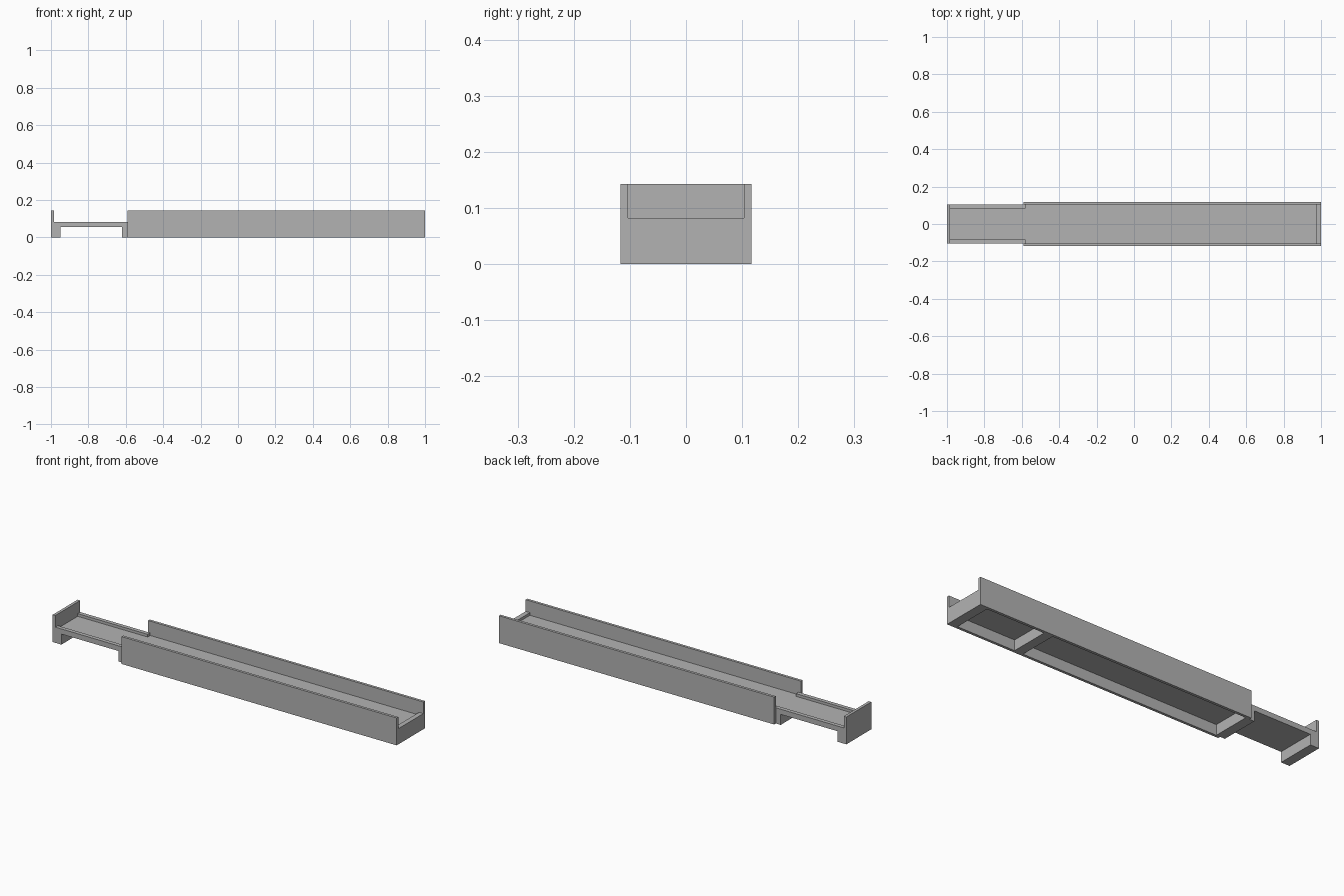
import bpy

cube = bpy.data.objects.get("Cube")
if cube:
    bpy.data.objects.remove(cube, do_unlink=True)

grey = bpy.data.materials.new("plain grey")
grey.use_nodes = True
colour = (0.45, 0.45, 0.45, 1)
grey.diffuse_color = colour
grey.node_tree.nodes["Principled BSDF"].inputs["Base Color"].default_value = colour

HALF = 0.103         # half width of the inner tray
OUTER = 0.117        # half width over the side walls
UNDER, FLOOR, RIM, TOP = 0.055, 0.068, 0.082, 0.143
WALL_START = -0.592


def box(name, x, y, z):
    """Axis-aligned box from (min, max) pairs."""
    corners = [(a, b, c) for a in x for b in y for c in z]
    faces = [(0, 1, 3, 2), (4, 6, 7, 5), (0, 4, 5, 1),
             (2, 3, 7, 6), (0, 2, 6, 4), (1, 5, 7, 3)]
    mesh = bpy.data.meshes.new(name)
    mesh.from_pydata(corners, [], faces)
    mesh.materials.append(grey)
    obj = bpy.data.objects.new(name, mesh)
    bpy.context.collection.objects.link(obj)
    return obj


full = (-HALF, HALF)

# Tray floor and the cross feet under it
box("tray_floor", (-1, 1), full, (UNDER, FLOOR))
for name, x in (("tail_foot", (-1, -0.95)), ("joint_foot", (-0.62, -0.57)),
                ("middle_foot", (0.565, 0.615)), ("end_foot", (0.95, 1))):
    box(name, x, full, (0, UNDER))

# Upright plate at the tail and low lip at the open end
box("tail_plate", (-1, -0.985), full, (FLOOR, TOP))
box("end_lip", (0.975, 1), full, (FLOOR, RIM))

# Mirrored side walls and tail rails
for side, s in (("left", 1), ("right", -1)):
    box(side + "_wall", (WALL_START, 1), sorted((s * HALF, s * OUTER)), (0, TOP))
    box(side + "_tail_rail", (-0.985, -0.58), sorted((s * 0.082, s * HALF)), (FLOOR, RIM))
